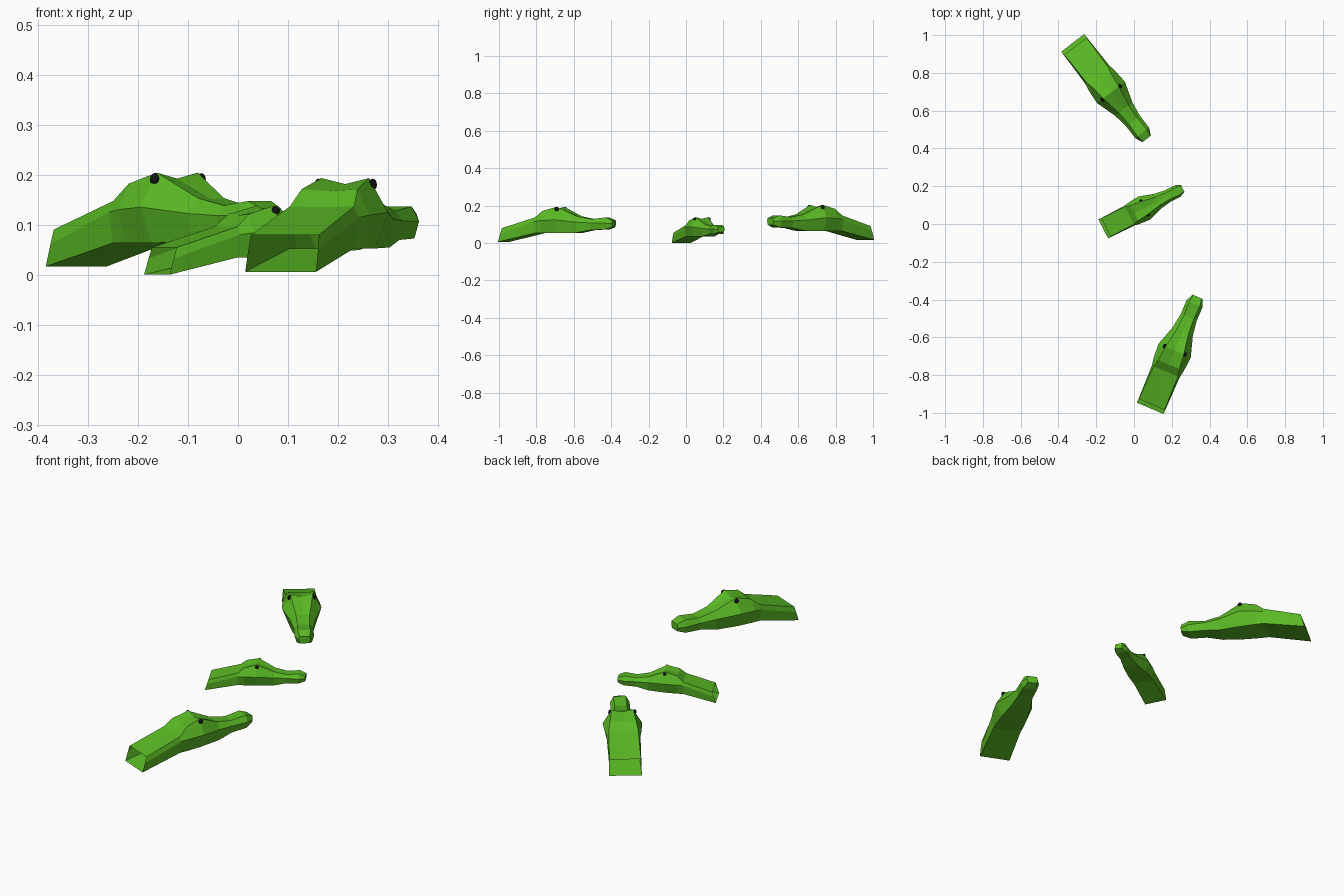
import bpy, bmesh
from math import radians
from mathutils import Matrix, Vector

cube = bpy.data.objects.get("Cube")
if cube:
    bpy.data.objects.remove(cube, do_unlink=True)


def material(name, color):
    m = bpy.data.materials.new(name)
    m.use_nodes = True
    m.diffuse_color = color
    m.node_tree.nodes["Principled BSDF"].inputs["Base Color"].default_value = color
    return m


GREEN = material("reptile green", (0.102, 0.485, 0.018, 1))
BLACK = material("eye black", (0.008, 0.008, 0.008, 1))

# Head stations from neck to nose:
# along, centre top z, (corner half width, z), (cheek half width, z), (jaw half width, z)
STATIONS = [
    (0.00, 0.08, (0.074, 0.08), (0.076, 0.05), (0.077, 0.006)),
    (0.20, 0.136, (0.07, 0.137), (0.08, 0.115), (0.07, 0.053)),
    (0.24, 0.168, (0.061, 0.172), (0.087, 0.12), (0.07, 0.053)),
    (0.32, 0.182, (0.052, 0.194), (0.093, 0.125), (0.065, 0.053)),
    (0.43, 0.141, (0.033, 0.143), (0.058, 0.112), (0.05, 0.055)),
    (0.51, 0.127, (0.028, 0.128), (0.046, 0.108), (0.037, 0.07)),
    (0.59, 0.137, (0.03, 0.137), (0.046, 0.107), (0.036, 0.073)),
    (0.63, 0.122, (0.024, 0.122), (0.028, 0.104), (0.022, 0.086)),
]
NECK_RAKE = 0.3   # slant of the open neck, lower lip further back


def make_object(name, bm, mat, matrix):
    mesh = bpy.data.meshes.new(name)
    bm.to_mesh(mesh)
    bm.free()
    mesh.materials.append(mat)
    obj = bpy.data.objects.new(name, mesh)
    obj.matrix_world = matrix
    bpy.context.collection.objects.link(obj)
    return obj


def make_head(prefix, x, y, z, angle, scale):
    place = (Matrix.Translation((x, y, z)) @ Matrix.Rotation(radians(angle), 4, 'Z')
             @ Matrix.Scale(scale, 4))

    # lofted skull and snout, open at the neck, closed at the nose
    bm = bmesh.new()
    rings = []
    for i, (u, top, *side) in enumerate(STATIONS):
        profile = [(0, top)] + side + [(-w, h) for w, h in reversed(side)]
        rake = NECK_RAKE if i == 0 else 0
        rings.append([bm.verts.new((u + rake * (h - 0.045), w, h)) for w, h in profile])
    for a, b in zip(rings, rings[1:]):
        for j in range(len(a)):
            k = (j + 1) % len(a)
            bm.faces.new((a[j], a[k], b[k], b[j]))
    bm.faces.new(rings[-1])
    bmesh.ops.recalc_face_normals(bm, faces=bm.faces)
    make_object(prefix + "_head", bm, GREEN, place)

    # small eyes set on the brow corners
    for side, sign in (("left", 1), ("right", -1)):
        bm = bmesh.new()
        bmesh.ops.create_uvsphere(bm, u_segments=10, v_segments=6, radius=0.012)
        bmesh.ops.scale(bm, vec=Vector((1, 0.65, 1)), verts=bm.verts)
        seat = Matrix.Translation((0.322, sign * 0.059, 0.181))
        make_object(f"{prefix}_{side}_eye", bm, BLACK, place @ seat)


make_head("front", 0.09, -0.965, 0, 67, 1)
make_head("rear", -0.317, 0.95, 0.011, -52.4, 1)
make_head("small", -0.155, -0.022, -0.004, 27, 0.735)
